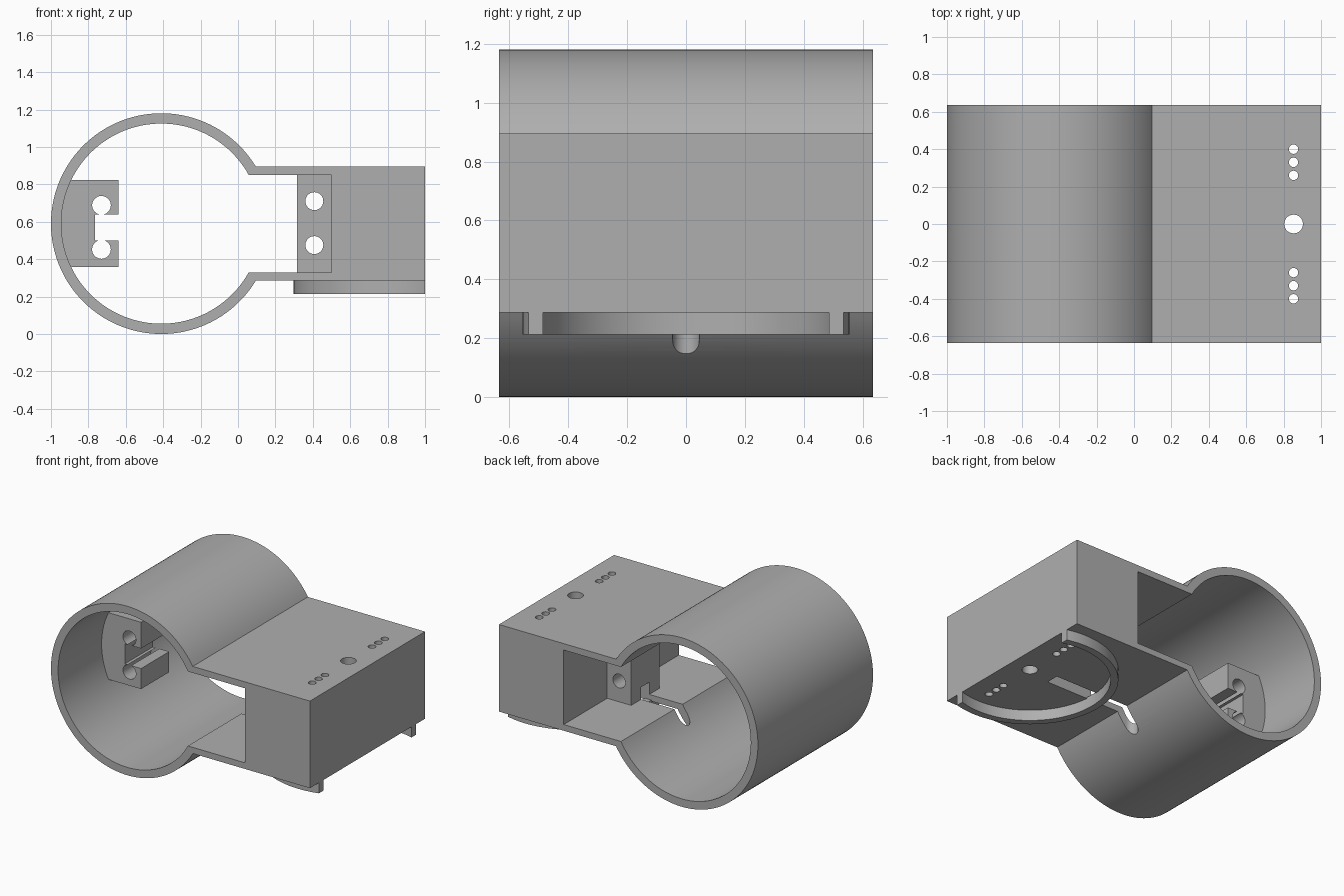
import bpy, bmesh
from math import sin, cos, asin, acos, pi
from mathutils import Vector

old = bpy.data.objects.get("Cube")
if old:
    bpy.data.objects.remove(old, do_unlink=True)

grey = bpy.data.materials.new("plain grey")
grey.use_nodes = True
grey.diffuse_color = (0.43, 0.43, 0.43, 1)
grey.node_tree.nodes["Principled BSDF"].inputs["Base Color"].default_value = (0.43, 0.43, 0.43, 1)

HALF = 0.635            # half depth of the shell
INNER_HALF = 0.155      # half depth of the inner blocks
CX, CZ = -0.41, 0.59    # tube axis
PIVOT = 0.853           # pivot hole position


def arc(cx, cy, r, a0, a1, n=96):
    return [(cx + r * cos(a0 + (a1 - a0) * i / n), cy + r * sin(a0 + (a1 - a0) * i / n))
            for i in range(n + 1)]


def circle(cx, cy, r, n=32):
    return arc(cx, cy, r, 0, 2 * pi, n)[:-1]


def prism(name, outline, lo, hi, axis):
    """Extrude an outline: axis 'Y' takes (x, z) points, axis 'Z' takes (x, y)."""
    place = (lambda p, t: (p[0], t, p[1])) if axis == 'Y' else (lambda p, t: (p[0], p[1], t))
    bm = bmesh.new()
    face = bm.faces.new([bm.verts.new(place(p, lo)) for p in outline])
    top = bmesh.ops.extrude_face_region(bm, geom=[face])["geom"]
    shift = Vector(place((0, 0), hi - lo))
    bmesh.ops.translate(bm, vec=shift, verts=[v for v in top if isinstance(v, bmesh.types.BMVert)])
    bmesh.ops.recalc_face_normals(bm, faces=bm.faces)
    mesh = bpy.data.meshes.new(name)
    bm.to_mesh(mesh)
    bm.free()
    mesh.materials.append(grey)
    obj = bpy.data.objects.new(name, mesh)
    bpy.context.collection.objects.link(obj)
    return obj


def activate(obj):
    bpy.ops.object.select_all(action='DESELECT')
    obj.select_set(True)
    bpy.context.view_layer.objects.active = obj


def cut(obj, outline, lo, hi, axis):
    cutter = prism("cutter", outline, lo, hi, axis)
    cutter.hide_render = True
    mod = obj.modifiers.new("cut", 'BOOLEAN')
    mod.operation, mod.solver, mod.object = 'DIFFERENCE', 'EXACT', cutter
    activate(obj)
    bpy.ops.object.modifier_apply(modifier=mod.name)
    bpy.data.objects.remove(cutter, do_unlink=True)


def keyhole(r, low, high, right):
    """Round tube outline that opens into a rectangle on its right."""
    a0 = asin((high - CZ) / r)
    a1 = 2 * pi + asin((low - CZ) / r)
    return arc(CX, CZ, r, a0, a1, 128) + [(right, low), (right, high)]


# Shell: tube and box in one, hollowed from front to back
shell = prism("shell", keyhole(0.59, 0.287, 0.895, 1.0), -HALF, HALF, 'Y')
cut(shell, keyhole(0.535, 0.33, 0.85, 0.5), -1, 1, 'Y')

# Pivot hole and two rows of small holes through the box
cut(shell, circle(PIVOT, 0, 0.05), 0.1, 1, 'Z')
for side in (-1, 1):
    for y in (0.26, 0.33, 0.4):
        cut(shell, circle(PIVOT, side * y, 0.025, 24), 0.1, 1, 'Z')

# Inner block with two holes running front to back
block = prism("inner_block", [(0.315, 0.32), (0.51, 0.32), (0.51, 0.86), (0.315, 0.86)],
              -INNER_HALF, INNER_HALF, 'Y')
for z in (0.475, 0.71):
    cut(block, circle(0.408, z, 0.048), -1, 1, 'Y')

# Slot in the underside, rounded where it enters the tube
slot = [(0.67, -0.045), (0.67, 0.045)] + arc(0.025, 0, 0.045, pi / 2, 3 * pi / 2, 16)
for part in (shell, block):
    cut(part, slot, 0.1, 0.415, 'Z')

# C-shaped bracket on the tube wall, with two holes beside its notch
a = asin(0.233 / 0.56)
bracket = prism("side_bracket",
                arc(CX, CZ, 0.56, pi - a, pi + a, 24)
                + [(-0.64, 0.357), (-0.64, 0.5), (-0.765, 0.5),
                   (-0.765, 0.64), (-0.64, 0.64), (-0.64, 0.823)],
                -INNER_HALF, INNER_HALF, 'Y')
for z in (0.452, 0.688):
    cut(bracket, circle(-0.73, z, 0.05), -1, 1, 'Y')

# Curved guide rail under the box, trimmed flush with the end wall
R_OUT, R_IN = 0.555, 0.507
b_out, b_in = acos((1 - PIVOT) / R_OUT), acos((1 - PIVOT) / R_IN)
rail = prism("guide_rail",
             arc(PIVOT, 0, R_OUT, b_out, 2 * pi - b_out)
             + arc(PIVOT, 0, R_IN, 2 * pi - b_in, b_in),
             0.213, 0.295, 'Z')

for part in (shell, block, bracket, rail):
    activate(part)
    bpy.ops.object.shade_smooth_by_angle()
